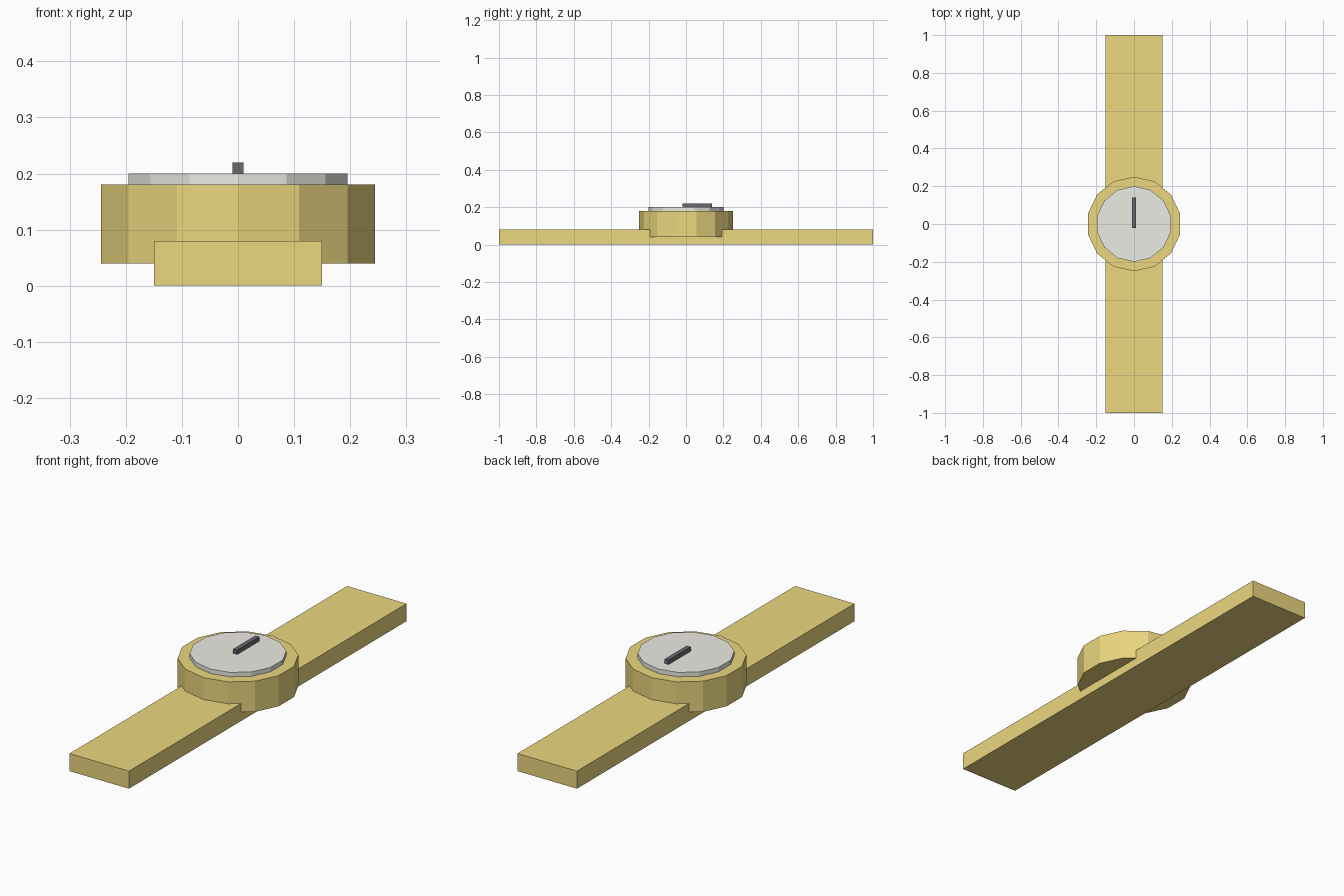
import bpy

if "Cube" in bpy.data.objects:
    bpy.data.objects.remove(bpy.data.objects["Cube"])

def material(name, rgb):
    m = bpy.data.materials.new(name)
    m.diffuse_color = (*rgb, 1)
    m.use_nodes = True
    m.node_tree.nodes["Principled BSDF"].inputs["Base Color"].default_value = m.diffuse_color
    return m

gold = material("gold", (0.83, 0.68, 0.21))
cream = material("cream", (0.85, 0.83, 0.78))
black = material("black", (0.14, 0.14, 0.16))

def finish(name, mat):
    o = bpy.context.object
    o.name = name
    o.data.materials.append(mat)
    return o

def box(name, lo, hi, mat):
    bpy.ops.mesh.primitive_cube_add(size=1, location=[(a + b) / 2 for a, b in zip(lo, hi)])
    o = finish(name, mat)
    o.scale = [b - a for a, b in zip(lo, hi)]
    bpy.ops.object.transform_apply(location=False, rotation=False, scale=True)

def disc(name, radius, z0, z1, mat):
    # 14-sided, with a corner pointing along +y
    bpy.ops.mesh.primitive_cylinder_add(vertices=14, radius=radius, depth=z1 - z0,
                                        location=(0, 0, (z0 + z1) / 2))
    finish(name, mat)

# Flat strap running through under the case
box("strap", (-0.15, -1, 0), (0.15, 1, 0.08), gold)

# Watch case and raised dial
disc("case", 0.25, 0.04, 0.18, gold)
disc("dial", 0.20, 0.18, 0.20, cream)

# Single hand
box("hand", (-0.01, -0.02, 0.20), (0.01, 0.14, 0.22), black)
